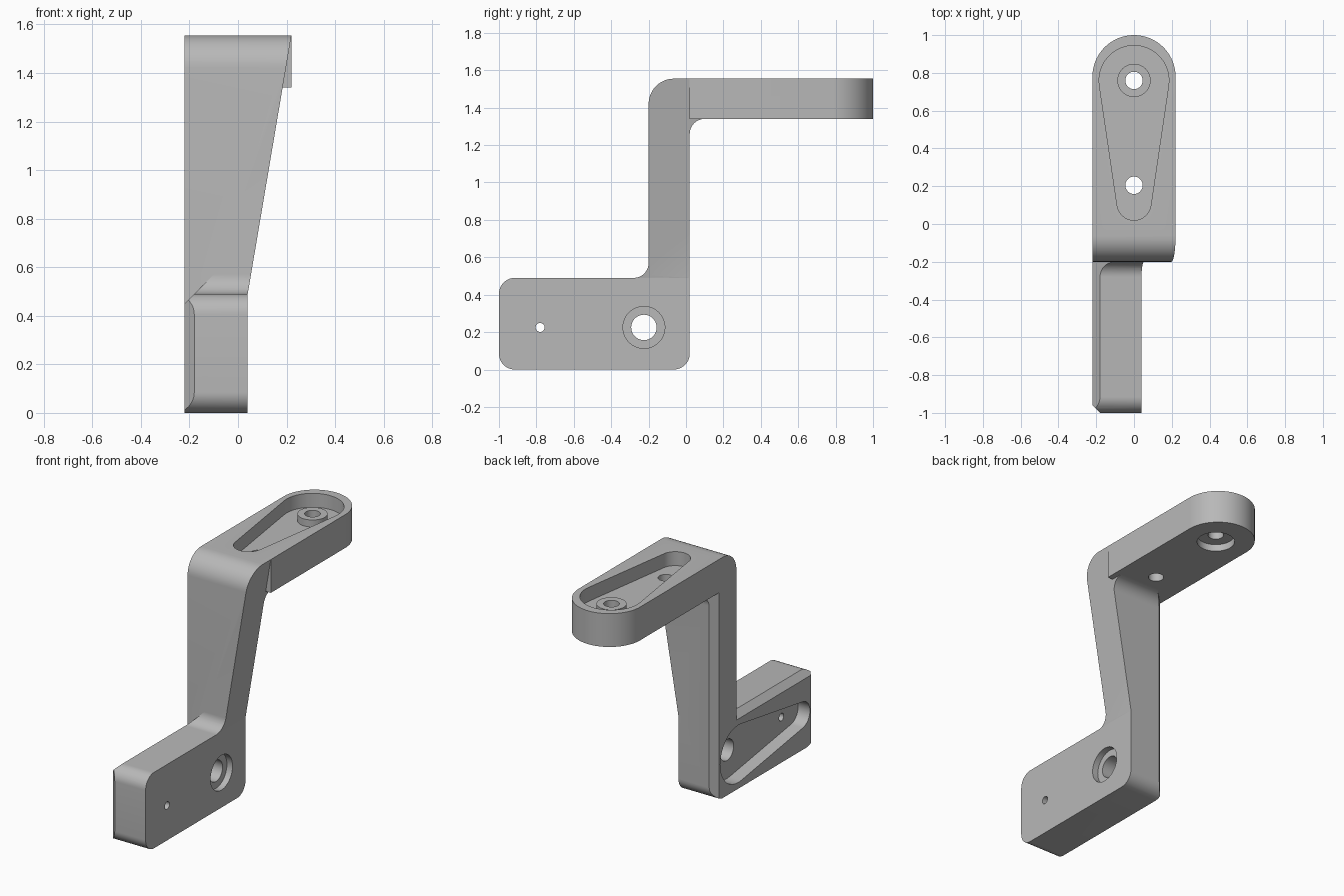
import bpy, bmesh, math
from mathutils import Vector

if "Cube" in bpy.data.objects:
    bpy.data.objects.remove(bpy.data.objects["Cube"])


def rounded(corners, n=12):
    """Closed outline from (u, v, radius) corners, each rounded by a tangent arc."""
    out = []
    for i, (u, v, r) in enumerate(corners):
        p = Vector((u, v))
        if r == 0:
            out.append((u, v))
            continue
        a = (Vector(corners[i - 1][:2]) - p).normalized()
        b = (Vector(corners[(i + 1) % len(corners)][:2]) - p).normalized()
        half = a.angle(b) / 2
        c = p + (a + b).normalized() * (r / math.sin(half))
        s = p + a * (r / math.tan(half)) - c
        e = p + b * (r / math.tan(half)) - c
        turn = math.atan2(s.x * e.y - s.y * e.x, s.dot(e))
        for k in range(n + 1):
            t = turn * k / n
            out.append((c.x + s.x * math.cos(t) - s.y * math.sin(t),
                        c.y + s.x * math.sin(t) + s.y * math.cos(t)))
    return out


def arc(cu, cv, r, a0, a1, n=24):
    return [(cu + r * math.cos(a0 + (a1 - a0) * k / n),
             cv + r * math.sin(a0 + (a1 - a0) * k / n)) for k in range(n + 1)]


def circle(cu, cv, r):
    return arc(cu, cv, r, 0, 2 * math.pi * 47 / 48, 47)


def teardrop(cu, cv, r, cu2, r2):
    """Hull of a large and a small circle lying along u."""
    d = cu2 - cu
    if d > 0:
        t = math.acos((r - r2) / d)
        return arc(cu, cv, r, t, 2 * math.pi - t) + arc(cu2, cv, r2, -t, t)
    return [(2 * cu - u, v) for u, v in teardrop(cu, cv, r, 2 * cu - cu2, r2)]


PLACE = {'x': lambda u, v, w: (w, u, v),
         'y': lambda u, v, w: (u, w, v),
         'z': lambda u, v, w: (u, v, w)}


def prism(name, axis, outline, lo, hi):
    """Extrude an outline along an axis between two positions."""
    bm = bmesh.new()
    f = PLACE[axis]
    low = [bm.verts.new(f(u, v, lo)) for u, v in outline]
    top = [bm.verts.new(f(u, v, hi)) for u, v in outline]
    bm.faces.new(low)
    bm.faces.new(top)
    for i in range(len(low)):
        bm.faces.new((low[i - 1], low[i], top[i], top[i - 1]))
    bmesh.ops.recalc_face_normals(bm, faces=bm.faces[:])
    me = bpy.data.meshes.new(name)
    bm.to_mesh(me)
    bm.free()
    ob = bpy.data.objects.new(name, me)
    bpy.context.collection.objects.link(ob)
    return ob


def combine(body, operation, tool):
    mod = body.modifiers.new(tool.name, 'BOOLEAN')
    mod.operation = operation
    mod.solver = 'EXACT'
    mod.object = tool
    bpy.context.view_layer.objects.active = body
    bpy.ops.object.modifier_apply(modifier=mod.name)
    bpy.data.objects.remove(tool)


# Stepped side profile: foot block, upright, arm
bracket = prism('bracket', 'x', rounded([
    (-1, 0, .085), (.02, 0, .085), (.02, 1.34, .08), (1.1, 1.34, 0),
    (1.1, 1.555, 0), (-.2, 1.555, .135), (-.2, .49, .08), (-1, .49, .085)]), -.3, .3)

# Plan outline with the rounded arm end
plan = [(-.22, -1.1), (.22, -1.1)] + arc(0, .78, .22, 0, math.pi, 48)
combine(bracket, 'INTERSECT', prism('plan_outline', 'z', plan, -.1, 1.7))

# Tapered right side of foot and upright
def slant(z):
    return .04 + .18 * (z - .49) / 1.065

for top, back in ((1.65, .02), (1.34, .13)):
    side = [(.04, -.1), (.5, -.1), (.5, top), (slant(top), top), (.04, .49)]
    combine(bracket, 'DIFFERENCE', prism('taper_cut', 'y', side, -1.1, back))

# Chamfers on the left edges: foot top, foot front, upright back
combine(bracket, 'DIFFERENCE', prism(
    'top_chamfer', 'y', [(-.3, .37), (0, .67), (-.3, .67)], -1.1, -.2))
combine(bracket, 'DIFFERENCE', prism(
    'front_chamfer', 'z', [(-.3, -.88), (-.14, -1.04), (-.3, -1.04)], -.1, 1))
combine(bracket, 'DIFFERENCE', prism(
    'back_chamfer', 'z', [(-.3, -.1), (-.08, .12), (-.3, .12)], -.1, 1.34))

# Teardrop pockets in the arm top and the foot's left face
arm_pocket = [(v, u) for u, v in teardrop(.76, 0, .185, .11, .09)]
combine(bracket, 'DIFFERENCE', prism('arm_pocket', 'z', arm_pocket, 1.465, 1.7))
foot_pocket = teardrop(-.22, .225, .185, -.865, .085)
combine(bracket, 'DIFFERENCE', prism('foot_pocket', 'x', foot_pocket, -.4, -.135))

# Raised boss in the arm pocket
combine(bracket, 'UNION', prism('boss', 'z', circle(0, .76, .088), 1.43, 1.51))

# Counterbores, then through holes
for name, axis, u, v, r, lo, hi in (
        ('arm_counterbore', 'z', 0, .76, .112, 1.2, 1.385),
        ('foot_counterbore', 'x', -.225, .225, .112, 0, .2),
        ('arm_large_hole', 'z', 0, .76, .046, 1.2, 1.7),
        ('arm_small_hole', 'z', 0, .205, .046, 1.2, 1.7),
        ('foot_large_hole', 'x', -.225, .225, .068, -.4, .2),
        ('foot_small_hole', 'x', -.78, .225, .024, -.4, .2)):
    combine(bracket, 'DIFFERENCE', prism(name, axis, circle(u, v, r), lo, hi))

# Colour and shading
grey = bpy.data.materials.new('grey')
grey.diffuse_color = (.48, .48, .48, 1)
grey.use_nodes = True
grey.node_tree.nodes["Principled BSDF"].inputs["Base Color"].default_value = grey.diffuse_color
bracket.data.materials.clear()
bracket.data.materials.append(grey)
for p in bracket.data.polygons:
    p.material_index = 0
bpy.ops.object.select_all(action='DESELECT')
bracket.select_set(True)
bpy.context.view_layer.objects.active = bracket
bpy.ops.object.shade_smooth_by_angle(angle=math.radians(25))
